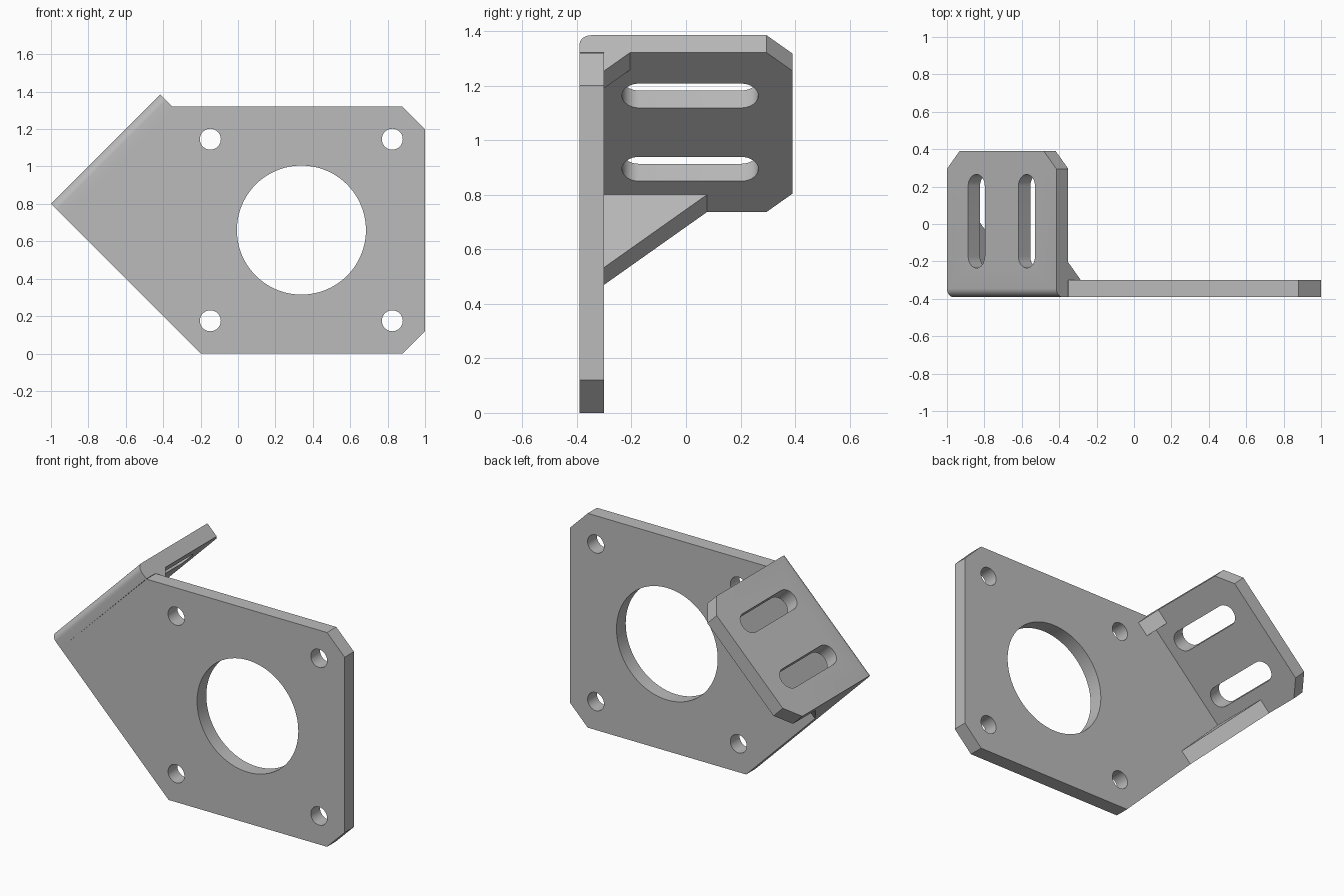
import bpy, bmesh, math
from mathutils import Matrix, Vector

if "Cube" in bpy.data.objects:
    bpy.data.objects.remove(bpy.data.objects["Cube"], do_unlink=True)

T = 0.09            # sheet thickness
FRONT = -0.39       # outer face of the front plate
LENGTH = 0.827      # flange length along its slope

# Main directions: up the slope, and inward through the flange
X, Y, Z = Vector((1, 0, 0)), Vector((0, 1, 0)), Vector((0, 0, 1))
SLOPE = Vector((1, 0, 1)).normalized()
INWARD = Vector((1, 0, -1)).normalized()
CORNER = Vector((-1, 0, 0.8))

grey = bpy.data.materials.new("grey metal")
grey.use_nodes = True
COLOUR = (0.5, 0.5, 0.5, 1)
grey.diffuse_color = COLOUR
grey.node_tree.nodes["Principled BSDF"].inputs["Base Color"].default_value = COLOUR


def frame(a, b, c, origin):
    """Matrix that lays local axes along a, b and c."""
    m = Matrix((a, b, c)).transposed().to_4x4()
    m.translation = origin
    return m


def prism(name, outline, low, high, matrix, round_edge=0):
    """Extrude a 2D outline; optionally round its outer front edge."""
    bm = bmesh.new()
    base = bm.faces.new([bm.verts.new((a, b, low)) for a, b in outline])
    top = bmesh.ops.extrude_face_region(bm, geom=[base])["geom"]
    for v in top:
        if isinstance(v, bmesh.types.BMVert):
            v.co.z = high
    if round_edge:
        edges = [e for e in bm.edges if all(
            abs(v.co.y - FRONT) < 1e-4 and abs(v.co.z - low) < 1e-4 for v in e.verts)]
        bmesh.ops.bevel(bm, geom=edges, offset=round_edge, segments=8,
                        profile=0.5, affect='EDGES')
    bm.transform(matrix)
    bmesh.ops.recalc_face_normals(bm, faces=bm.faces)
    mesh = bpy.data.meshes.new(name)
    bm.to_mesh(mesh)
    bm.free()
    mesh.materials.append(grey)
    obj = bpy.data.objects.new(name, mesh)
    bpy.context.collection.objects.link(obj)
    return obj


def arc(cx, cy, r, start, sweep, n):
    return [(cx + r * math.cos(start + sweep * i / n),
             cy + r * math.sin(start + sweep * i / n)) for i in range(n + 1)]


def circle(cx, cy, r, n):
    return arc(cx, cy, r, 0, math.tau, n)[:-1]


def slot(u, y0, y1, r):
    return arc(u, y1 - r, r, 0, math.pi, 16) + arc(u, y0 + r, r, math.pi, math.pi, 16)


def cut(obj, outlines, matrix):
    """Cut holes right through a plate, then drop the cutters."""
    cutters = []
    for outline in outlines:
        cutter = prism("cutter", outline, -T, 2 * T, matrix)
        cutter.hide_render = True
        mod = obj.modifiers.new("hole", 'BOOLEAN')
        mod.operation = 'DIFFERENCE'
        mod.solver = 'EXACT'
        mod.object = cutter
        cutters.append(cutter)
    bpy.context.view_layer.update()
    graph = bpy.context.evaluated_depsgraph_get()
    mesh = bpy.data.meshes.new_from_object(obj.evaluated_get(graph))
    obj.modifiers.clear()
    obj.data = mesh
    for cutter in cutters:
        bpy.data.objects.remove(cutter, do_unlink=True)


# Front plate with a large central opening and four bolt holes
plate_frame = frame(X, Z, Y, Vector((0, FRONT, 0)))
step = T / math.sqrt(2)
plate = prism("front_plate", [
    (-1 + step, 0.8 - step), (-0.2, 0), (0.88, 0), (1, 0.12), (1, 1.2),
    (0.88, 1.32), (-0.351, 1.32)], 0, T, plate_frame)
bolts = [circle(x, z, 0.056, 32) for x in (-0.148, 0.825) for z in (0.175, 1.146)]
cut(plate, [circle(0.339, 0.66, 0.345, 96)] + bolts, plate_frame)

# Sloping flange with chamfered back corners, rounded bend and two slots
flange_frame = frame(SLOPE, Y, INWARD, CORNER)
c = 0.095
flange = prism("slotted_flange", [
    (0, FRONT), (LENGTH, FRONT), (LENGTH, 0.39 - c), (LENGTH - c, 0.39),
    (c, 0.39), (0, 0.39 - c)], 0, T, flange_frame, round_edge=0.045)
cut(flange, [slot(u, -0.235, 0.265, 0.063) for u in (0.223, 0.603)], flange_frame)

# Triangular braces between plate and flange
brace_frame = frame(INWARD, Y, SLOPE, CORNER)
back = FRONT + T
parts = [plate, flange]
for name, size, low, high in (("lower_brace", 0.377, 0, T),
                              ("upper_brace", 0.095, LENGTH - T, LENGTH)):
    parts.append(prism(name, [(T, back), (T + size, back), (T, back + size)],
                       low, high, brace_frame))

# Smooth the round walls, keep the corners crisp
for obj in bpy.context.view_layer.objects:
    obj.select_set(obj in parts)
bpy.context.view_layer.objects.active = plate
bpy.ops.object.shade_smooth_by_angle(angle=math.radians(30))
